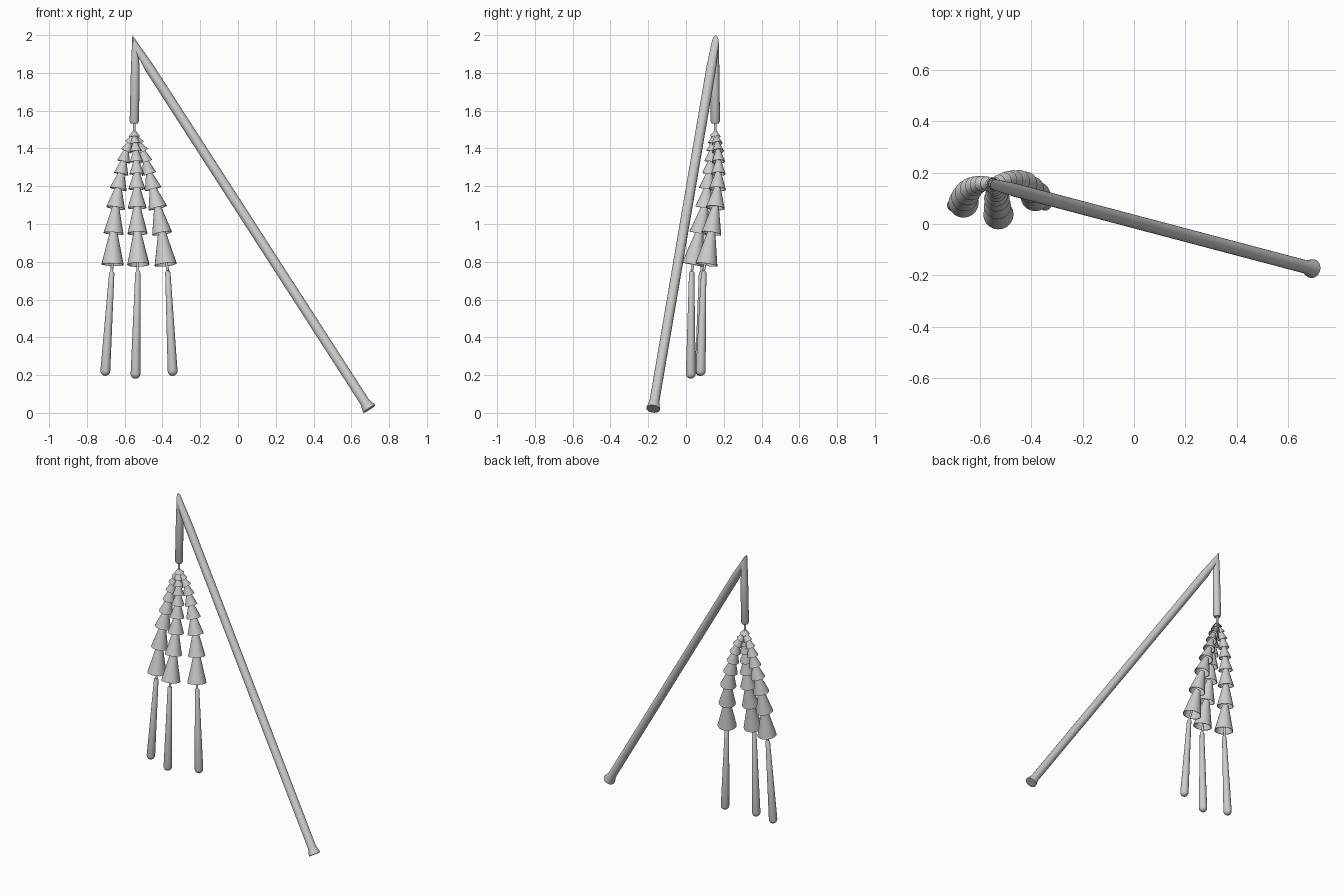
import bpy, bmesh, math
from mathutils import Vector

if "Cube" in bpy.data.objects:
    bpy.data.objects.remove(bpy.data.objects["Cube"])

SIDES = 20


def finish(name, bm):
    bmesh.ops.recalc_face_normals(bm, faces=bm.faces)
    me = bpy.data.meshes.new(name)
    bm.to_mesh(me)
    bm.free()
    ob = bpy.data.objects.new(name, me)
    bpy.context.collection.objects.link(ob)
    bpy.context.view_layer.objects.active = ob
    ob.select_set(True)
    bpy.ops.object.shade_smooth_by_angle(angle=math.radians(40))
    ob.select_set(False)
    return ob


def loft(name, rings, cap_start=True, cap_end=True):
    """Skin a list of (centre, u half-axis, v half-axis) elliptical rings."""
    bm = bmesh.new()
    loops = []
    for c, u, v in rings:
        loops.append([bm.verts.new(c + u * math.cos(t) + v * math.sin(t))
                      for t in (2 * math.pi * i / SIDES for i in range(SIDES))])
    for a, b in zip(loops, loops[1:]):
        for i in range(SIDES):
            j = (i + 1) % SIDES
            bm.faces.new((a[i], a[j], b[j], b[i]))
    if cap_start:
        bm.faces.new(loops[0])
    if cap_end:
        bm.faces.new(loops[-1])
    return finish(name, bm)


def turned(name, start, end, profile, **caps):
    """Round part along an axis; profile = (distance from start, radius)."""
    start, end = Vector(start), Vector(end)
    d = (end - start).normalized()
    u = d.cross(Vector((0, 1, 0))).normalized()
    v = d.cross(u)
    return loft(name, [(start + d * s, u * r, v * r) for s, r in profile], **caps)


# Long pole, mitred at the top into the short hanging arm
foot = Vector((0.695, -0.174, 0.021))
corner = Vector((-0.542, 0.153, 1.94))
arm_end = Vector((-0.549, 0.155, 1.533))
d1 = (corner - foot).normalized()
d2 = (arm_end - corner).normalized()
v = d1.cross(d2).normalized()
u1, u2 = v.cross(d1), v.cross(d2)
miter = (d2 - d1).normalized()
if miter.dot(u1) < 0:
    miter = -miter
R = 0.026
rings = [(foot, u1 * 0.037, v * 0.037),
         (foot + d1 * 0.008, u1 * 0.036, v * 0.036),
         (foot + d1 * 0.045, u1 * R, v * R),
         (corner - d1 * 0.14, u1 * R, v * R),
         (corner, miter * 0.061, v * 0.021),
         (corner + d2 * 0.12, u2 * 0.023, v * 0.023),
         (arm_end - d2 * 0.012, u2 * 0.025, v * 0.025),
         (arm_end, u2 * 0.019, v * 0.019)]
loft("pole_and_arm", rings)

# Thin link between the arm and the bell strings
turned("hanging_link", (-0.549, 0.155, 1.55), (-0.549, 0.155, 1.47),
       [(0, 0.007), (0.08, 0.007)])

# Shared base heights and radii of the bells, top to bottom
ZS = [1.46, 1.425, 1.385, 1.33, 1.265, 1.185, 1.085, 0.95, 0.785]
RS = [0.026, 0.028, 0.031, 0.035, 0.039, 0.045, 0.05, 0.053, 0.059]
STRINGS = {
    "left": ([-.553, -.575, -.592, -.606, -.619, -.634, -.648, -.659, -.664],
             [.157, .158, .157, .153, .147, .137, .122, .103, .083],
             (-.668, .082, .748), (-.704, .073, .196)),
    "middle": ([-.549, -.545, -.541, -.538, -.536, -.535, -.534, -.532, -.528],
               [.15, .143, .138, .132, .124, .113, .098, .07, .037],
               (-.530, .030, .750), (-.543, .025, .181)),
    "right": ([-.543, -.525, -.505, -.488, -.470, -.449, -.425, -.402, -.383],
              [.158, .165, .17, .172, .171, .166, .155, .134, .108],
              (-.372, .094, .752), (-.345, .077, .196)),
}

for side, (xs, ys, rod_top, rod_low) in STRINGS.items():
    # Nested hollow bells
    previous = Vector((-0.549, 0.155, 1.483))
    for i, (x, y, z, r) in enumerate(zip(xs, ys, ZS, RS)):
        base = Vector((x, y, z))
        top = previous + (previous - base).normalized() * 0.008
        h = (base - top).length
        turned(f"{side}_bell_{i + 1}", top, base,
               [(0, r * 0.34), (h, r), (h, r - 0.004), (0.006, r * 0.28)],
               cap_end=False)
        previous = base
    # Thin pin below the last bell
    pin_top = Vector((xs[7], ys[7], ZS[7]))
    length = (Vector(rod_top) - pin_top).length
    turned(f"{side}_pin", pin_top, rod_top, [(0, 0.007), (length, 0.007)])
    # Tapered rod with a rounded lower end
    n = (Vector(rod_low) - Vector(rod_top)).length
    rb = 0.026
    profile = [(0, 0.009), (0.008, 0.014), (n - rb, rb)]
    profile += [(n - rb + rb * math.sin(a), rb * math.cos(a))
                for a in (math.radians(k) for k in (20, 40, 60, 80))]
    turned(f"{side}_rod", rod_top, rod_low, profile)
